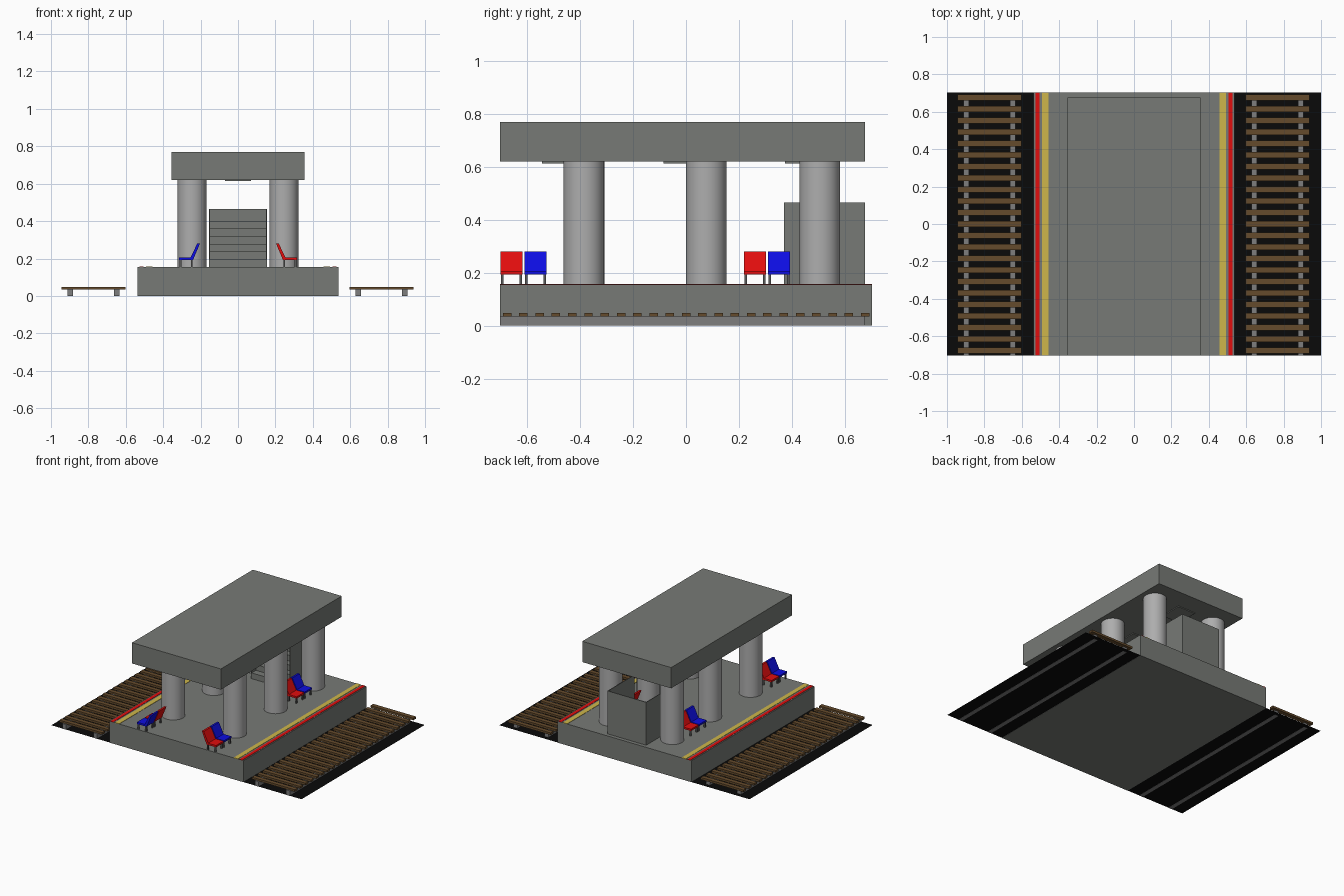
import bpy, bmesh, math

if "Cube" in bpy.data.objects:
    bpy.data.objects.remove(bpy.data.objects["Cube"])


def material(name, rgb):
    m = bpy.data.materials.new(name)
    m.diffuse_color = (*rgb, 1)
    m.use_nodes = True
    m.node_tree.nodes["Principled BSDF"].inputs["Base Color"].default_value = m.diffuse_color
    return m


CONCRETE = material("concrete grey", (0.185, 0.195, 0.18))
PILLAR = material("light grey", (0.42, 0.42, 0.42))
BLACK = material("black", (0.003, 0.003, 0.003))
WOOD = material("brown wood", (0.13, 0.07, 0.025))
RAIL = material("rail grey", (0.21, 0.21, 0.21))
LEG = material("dark leg grey", (0.10, 0.10, 0.10))
RED = material("red", (0.75, 0.004, 0.004))
BLUE = material("blue", (0.004, 0.004, 0.75))
YELLOW = material("yellow", (0.62, 0.47, 0.07))


def finish(name, bm, mat):
    bmesh.ops.recalc_face_normals(bm, faces=bm.faces)
    me = bpy.data.meshes.new(name)
    bm.to_mesh(me)
    bm.free()
    me.materials.append(mat)
    ob = bpy.data.objects.new(name, me)
    bpy.context.collection.objects.link(ob)
    return ob


def add_box(bm, x0, x1, y0, y1, z0, z1):
    vs = bmesh.ops.create_cube(bm, size=1)["verts"]
    for v in vs:
        v.co.x = x1 if v.co.x > 0 else x0
        v.co.y = y1 if v.co.y > 0 else y0
        v.co.z = z1 if v.co.z > 0 else z0


def boxes(name, mat, *dims):
    bm = bmesh.new()
    for d in dims:
        add_box(bm, *d)
    return finish(name, bm, mat)


def extrude_profile(name, mat, pts, axis_pts):
    """Prism: axis_pts maps a profile point and an end (0 or 1) to 3D."""
    bm = bmesh.new()
    a, b = ([bm.verts.new(axis_pts(p, e)) for p in pts] for e in (0, 1))
    bm.faces.new(a)
    bm.faces.new(b)
    n = len(pts)
    for i in range(n):
        j = (i + 1) % n
        bm.faces.new((a[i], a[j], b[j], b[i]))
    return finish(name, bm, mat)


Y = 0.703          # half length of the platform
DECK = 0.155       # platform top
ROOF = 0.62        # roof underside

# Track bed (slightly above the platform underside)
bm = bmesh.new()
bm.faces.new([bm.verts.new(p) for p in
              ((-1, -Y, 0.001), (1, -Y, 0.001), (1, Y, 0.001), (-1, Y, 0.001))])
finish("track_bed", bm, BLACK)

# Platform and roof
boxes("platform", CONCRETE, (-0.536, 0.536, -Y, Y, 0, DECK))
boxes("roof", CONCRETE, (-0.355, 0.355, -Y, 0.677, ROOF, 0.77))
boxes("roof_panels", CONCRETE,
      *[(-0.07, 0.07, y, y + 0.16, ROOF - 0.006, ROOF + 0.01)
        for y in (-0.545, -0.085, 0.375)])

# Painted edge stripes
for s, side in ((-1, "left"), (1, "right")):
    for name, mat, a, b in (("warning_stripe", YELLOW, 0.457, 0.491),
                            ("edge_stripe", RED, 0.504, 0.527)):
        x0, x1 = sorted((s * a, s * b))
        boxes(f"{side}_{name}", mat, (x0, x1, -Y, Y, DECK - 0.002, DECK + 0.002))

# Rails and sleepers on both sides
for shift, side in ((-0.773, "left"), (0.767, "right")):
    boxes(f"{side}_rails", RAIL,
          *[(shift + c - 0.015, shift + c + 0.015, -Y, 0.675, 0, 0.036)
            for c in (-0.124, 0.124)])
    boxes(f"{side}_sleepers", WOOD,
          *[(shift - 0.171, shift + 0.171, y - 0.016, y + 0.016, 0.034, 0.049)
            for y in (-0.676 + 0.0615 * i for i in range(23))])

# Columns
for x in (-0.246, 0.246):
    for y in (-0.386, 0.077, 0.506):
        bm = bmesh.new()
        bmesh.ops.create_cone(bm, cap_ends=True, segments=32, radius1=0.077,
                              radius2=0.077, depth=ROOF - DECK + 0.01)
        bmesh.ops.translate(bm, verts=bm.verts, vec=(x, y, (ROOF + DECK) / 2))
        for f in bm.faces:
            f.smooth = len(f.verts) == 4
        for e in bm.edges:
            e.smooth = all(len(f.verts) == 4 for f in e.link_faces)
        finish("column", bm, PILLAR)

# Staircase rising to the back between walls, open at the top
y0, y1, w = 0.37, 0.676, 0.155
steps, rise = 6, 0.041
run = (y1 - 0.01 - y0) / steps
prof = [(y0, DECK)]
for i in range(steps):
    z = DECK + rise * (i + 1)
    prof += [(y0 + run * i + 0.001, z), (y0 + run * (i + 1) + 0.001, z)]
prof.append((prof[-1][0], DECK))
extrude_profile("stair_steps", CONCRETE, prof,
                lambda p, e: ((w - 0.002) * (2 * e - 1), p[0], p[1]))
boxes("stair_walls", CONCRETE,
      (-w, -w + 0.004, y0, y1, DECK, 0.465),
      (w - 0.004, w, y0, y1, DECK, 0.465),
      (-w, w, y1 - 0.006, y1, DECK, 0.465))

# Chairs: pairs of red and blue facing the tracks
SEAT = [(0.203, 0.281), (0.217, 0.281), (0.254, 0.206),
        (0.316, 0.206), (0.316, 0.193), (0.240, 0.193)]


def chair(s, y, mat):
    h = 0.042
    extrude_profile("chair_seat", mat, SEAT,
                    lambda p, e: (s * p[0], y + h * (2 * e - 1), p[1]))
    legs = []
    for x in (0.247, 0.308):
        for dy in (-0.035, 0.035):
            legs.append((s * x - 0.005, s * x + 0.005, y + dy - 0.005,
                         y + dy + 0.005, DECK, 0.195))
    boxes("chair_legs", LEG, *legs)


for s in (-1, 1):
    for y in (-0.660, 0.261):
        chair(s, y, RED if s > 0 else BLUE)
        chair(s, y + 0.091, BLUE if s > 0 else RED)
